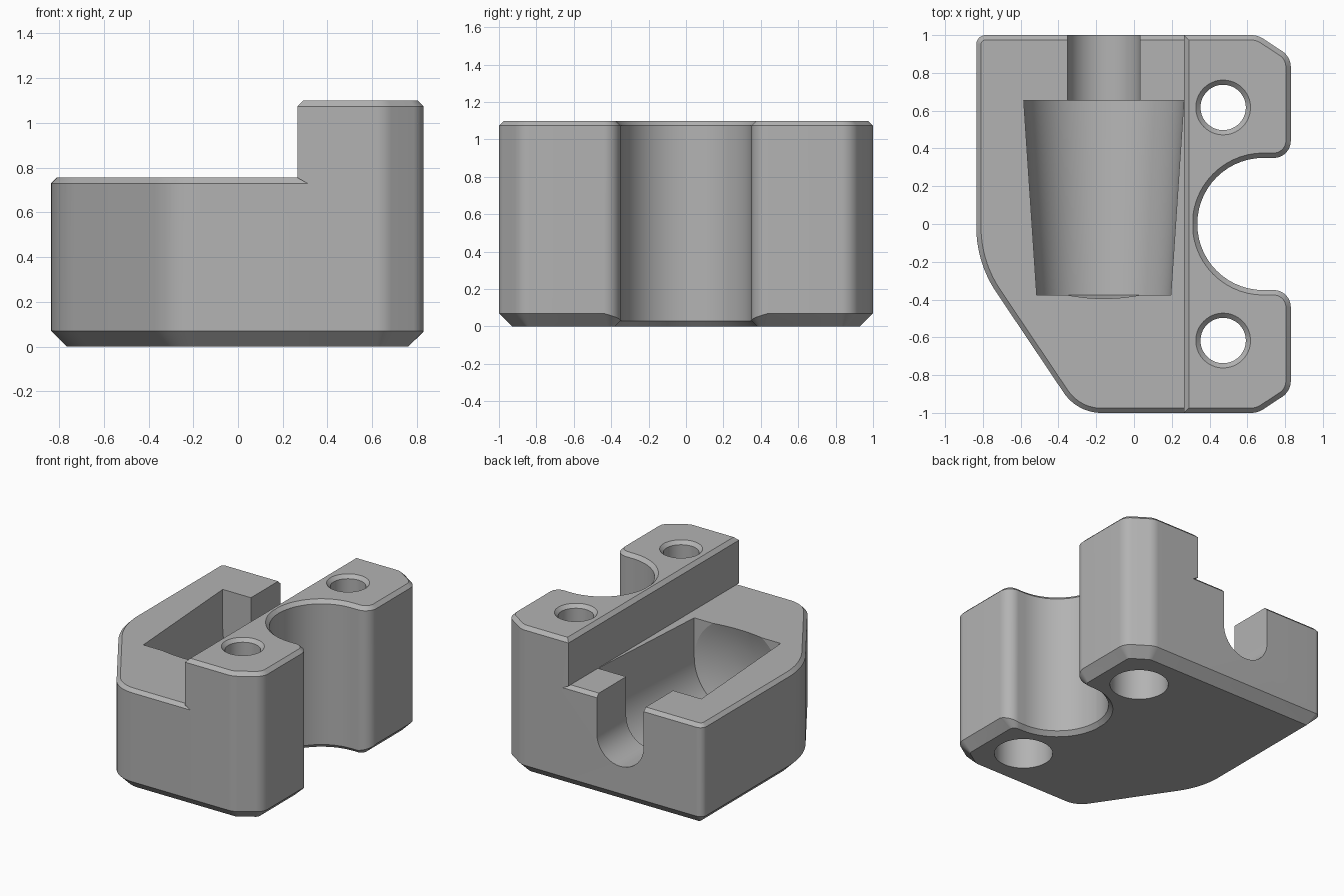
import bpy, bmesh, math
from mathutils import Vector, Matrix
from mathutils.geometry import intersect_line_line

cube = bpy.data.objects.get("Cube")
if cube:
    bpy.data.objects.remove(cube, do_unlink=True)

HEIGHT, DECK, STEP_X, EDGE = 1.10, 0.755, 0.265, 0.026
STEPS = 14

grey = bpy.data.materials.new("plain grey")
grey.use_nodes = True
grey.diffuse_color = (0.45, 0.45, 0.45, 1)
grey.node_tree.nodes["Principled BSDF"].inputs["Base Color"].default_value = grey.diffuse_color

# Plan outline, counter-clockwise: corner x, y, fillet radius, bottom chamfer of the next edge
CORNERS = [
    (0.83, 0.885, 0.10, 0.07), (0.655, 1.0, 0.12, 0.07), (-0.835, 1.0, 0.05, 0.07),
    (-0.835, -0.204, 0.62, 0.07), (-0.30, -1.0, 0.24, 0.07), (0.655, -1.0, 0.12, 0.07),
    (0.83, -0.885, 0.10, 0.07), (0.83, -0.35, 0.09, 0.03), (0.335, -0.35, 0.35, 0.03),
    (0.335, 0.35, 0.35, 0.03), (0.83, 0.35, 0.09, 0.07),
]
BOTTOM = [c[3] for c in CORNERS]


def outline(insets, heights):
    """Ring of the filleted plan, each edge moved inward by its inset."""
    n = len(CORNERS)
    pts = [Vector((c[0], c[1], 0)) for c in CORNERS]
    dirs = [(pts[(i + 1) % n] - pts[i]).normalized() for i in range(n)]
    ring = []
    for i in range(n):
        a, b = dirs[i - 1], dirs[i]
        left_a, left_b = Vector((-a.y, a.x, 0)), Vector((-b.y, b.x, 0))
        pa, pb = pts[i] + left_a * insets[i - 1], pts[i] + left_b * insets[i]
        corner = intersect_line_line(pa, pa + a, pb, pb + b)[0]
        side = 1 if a.cross(b).z > 0 else -1
        turn = a.angle(b)
        r = max(CORNERS[i][2] - side * (insets[i - 1] + insets[i]) / 2, 0.003)
        start = corner - a * r * math.tan(turn / 2)
        centre = start + left_a * side * r
        for k in range(STEPS + 1):
            t = k / STEPS
            p = centre + Matrix.Rotation(side * turn * t, 3, 'Z') @ (start - centre)
            p.z = heights[i - 1] * (1 - t) + heights[i] * t
            ring.append(p)
    return ring


def level(inset, z):
    n = len(CORNERS)
    return outline([inset] * n, [z] * n)


def loft(name, rings):
    """Closed solid skinned through rings of equal point count."""
    bm = bmesh.new()
    loops = [[bm.verts.new(p) for p in ring] for ring in rings]
    for lo, hi in zip(loops, loops[1:]):
        for j in range(len(lo)):
            k = (j + 1) % len(lo)
            bm.faces.new((lo[j], lo[k], hi[k], hi[j]))
    bm.faces.new(loops[0][::-1])
    bm.faces.new(loops[-1])
    bmesh.ops.recalc_face_normals(bm, faces=bm.faces[:])
    mesh = bpy.data.meshes.new(name)
    bm.to_mesh(mesh)
    bm.free()
    ob = bpy.data.objects.new(name, mesh)
    bpy.context.collection.objects.link(ob)
    return ob


def cut(target, cutter):
    mod = target.modifiers.new("cut", 'BOOLEAN')
    mod.operation, mod.solver, mod.object = 'DIFFERENCE', 'EXACT', cutter
    bpy.context.view_layer.objects.active = target
    bpy.ops.object.modifier_apply(modifier=mod.name)
    bpy.data.objects.remove(cutter, do_unlink=True)


# Full-height block with chamfered rims
n = len(CORNERS)
body = loft("holder_body", [
    outline(BOTTOM, [0] * n), outline([0] * n, BOTTOM),
    level(0, HEIGHT - EDGE), level(EDGE, HEIGHT)])
body.data.materials.append(grey)

# Lower deck: step profile, keeping a chamfered rim below it
profile = [(-1.2, 0.70), (0.364, 0.70), (STEP_X, DECK), (STEP_X, HEIGHT - EDGE),
           (STEP_X + 0.076, HEIGHT + 0.05), (-1.2, HEIGHT + 0.05)]
deck = loft("deck_cutter", [[(x, y, z) for x, z in profile] for y in (-1.2, 1.2)])
rim = loft("rim_keeper", [level(-0.04, 0.6), level(-0.04, DECK - 0.065), level(0.025, DECK)])
cut(deck, rim)
cut(body, deck)

# Tapered trough with a narrow neck through the back
AXIS_X, AXIS_Z = -0.16, 0.465


def trough_section(y, r):
    arc = [math.pi * (1 + k / 40) for k in range(41)]
    pts = [(AXIS_X + r * math.cos(a), y, AXIS_Z + r * math.sin(a)) for a in arc]
    return pts + [(AXIS_X + r, y, 0.95), (AXIS_X - r, y, 0.95)]


cut(body, loft("trough_cutter", [
    trough_section(y, r) for y, r in
    ((1.1, 0.1925), (0.655, 0.1925), (0.655, 0.424), (-0.375, 0.355))]))

# Shallow dome in the trough's front wall
R, BULGE = 0.352, 0.06
dome = [(-0.3, 0.33)] + [(-0.3751 - BULGE * (1 - t * t), R * t)
                         for t in (1, 0.85, 0.7, 0.55, 0.4, 0.2, 0.05)]
angles = [math.tau * k / 64 for k in range(64)]
cut(body, loft("dome_cutter", [
    [(AXIS_X + r * math.cos(a), y, AXIS_Z + r * math.sin(a)) for a in angles]
    for y, r in dome]))

# Bolt holes, countersunk above and counterbored below
bore = [(-0.1, 0.2), (0.5, 0.2), (0.5, 0.12), (HEIGHT - 0.025, 0.12), (HEIGHT + 0.025, 0.17)]
for y in (-0.617, 0.617):
    cut(body, loft("bolt_hole_cutter", [
        [(0.472 + r * math.cos(a), y + r * math.sin(a), z) for a in angles]
        for z, r in bore]))

# Smooth curves, sharp edges
bpy.ops.object.select_all(action='DESELECT')
body.select_set(True)
bpy.context.view_layer.objects.active = body
bpy.ops.object.shade_smooth_by_angle(angle=math.radians(25))
